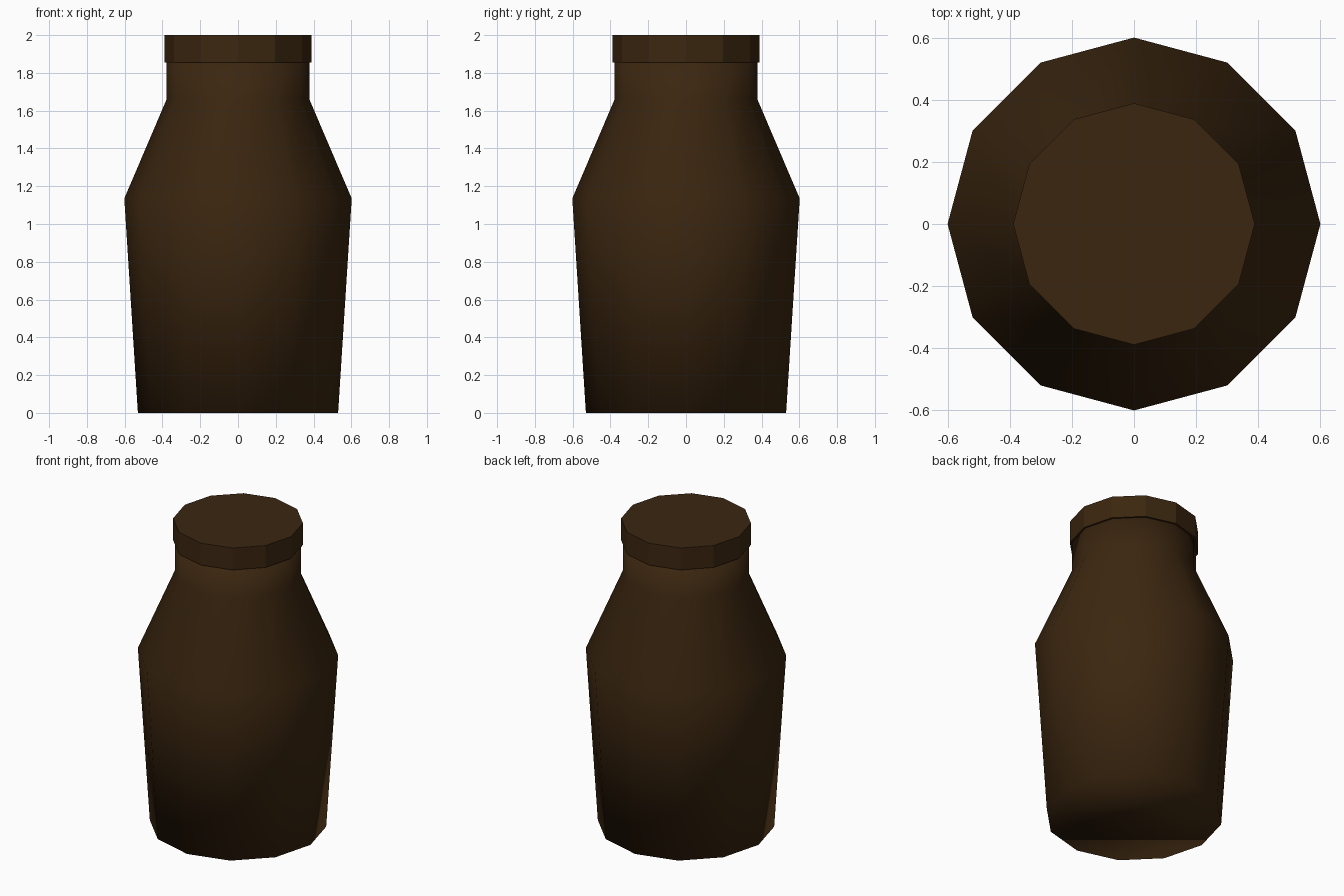
import bpy, bmesh, math

if "Cube" in bpy.data.objects:
    bpy.data.objects.remove(bpy.data.objects["Cube"])

SIDES = 12

brown = bpy.data.materials.new("dark_brown_glass")
brown.diffuse_color = (0.044, 0.0195, 0.005, 1.0)
brown.use_nodes = True
brown.node_tree.nodes["Principled BSDF"].inputs["Base Color"].default_value = brown.diffuse_color


def lathe(name, profile, smooth):
    """Closed 12-sided turned solid from (radius, height) points, bottom to top."""
    bm = bmesh.new()
    rings = []
    for r, z in profile:
        rings.append([bm.verts.new((r * math.cos(2 * math.pi * i / SIDES),
                                    r * math.sin(2 * math.pi * i / SIDES), z))
                      for i in range(SIDES)])
    for low, high in zip(rings, rings[1:]):
        for i in range(SIDES):
            j = (i + 1) % SIDES
            bm.faces.new((low[i], low[j], high[j], high[i]))
    bm.faces.new(rings[0][::-1])
    bm.faces.new(rings[-1])
    for f in bm.faces:
        f.smooth = smooth
    mesh = bpy.data.meshes.new(name)
    bm.to_mesh(mesh)
    bm.free()
    mesh.materials.append(brown)
    obj = bpy.data.objects.new(name, mesh)
    bpy.context.collection.objects.link(obj)
    return obj


# Bottle: tapered body, sloped shoulder and straight neck, smooth shaded
lathe("bottle_body", [(0.53, 0.0), (0.602, 1.135), (0.378, 1.66), (0.378, 1.87)], True)

# Cap: flat-sided lid slightly wider than the neck
lathe("bottle_cap", [(0.39, 1.855), (0.39, 2.0)], False)
